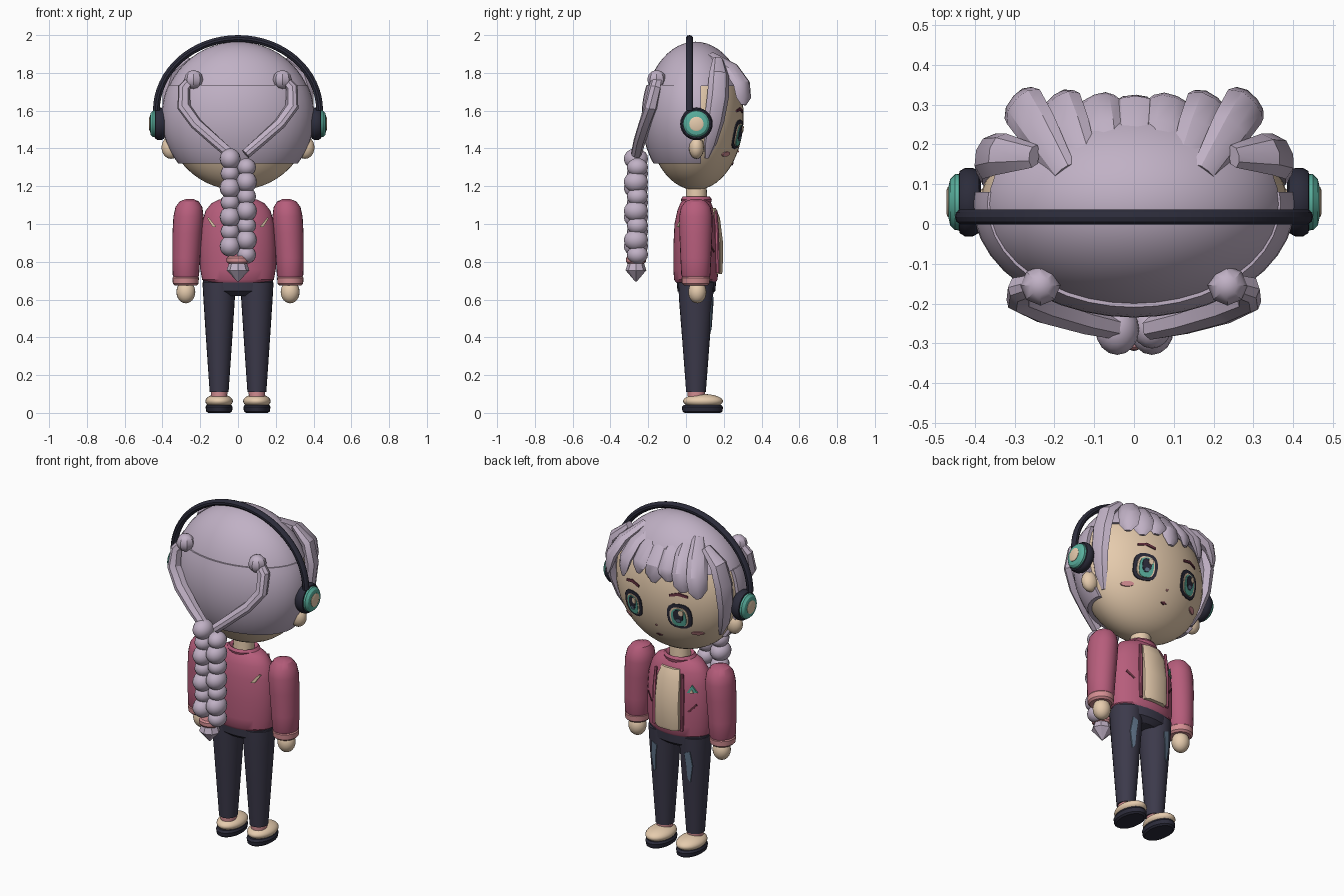
import bpy, bmesh, math
from mathutils import Vector, Matrix

cube = bpy.data.objects.get("Cube")
if cube:
    bpy.data.objects.remove(cube, do_unlink=True)


def material(name, rgb):
    m = bpy.data.materials.new(name)
    m.use_nodes = True
    m.diffuse_color = (*rgb, 1)
    m.node_tree.nodes["Principled BSDF"].inputs["Base Color"].default_value = (*rgb, 1)
    return m


HAIR = material("lavender", (0.53, 0.44, 0.56))
SKIN = material("skin cream", (0.79, 0.60, 0.42))
JACKET = material("rose red", (0.47, 0.11, 0.20))
PINK = material("soft pink", (0.66, 0.27, 0.29))
PANTS = material("dark slate", (0.045, 0.042, 0.07))
BLACK = material("ink navy", (0.025, 0.025, 0.043))
TEAL = material("teal", (0.10, 0.43, 0.34))
DENIM = material("faded blue", (0.12, 0.18, 0.26))
MAROON = material("dark maroon", (0.13, 0.03, 0.05))
PARTS = []
SIDES = ((1, "left_"), (-1, "right_"))


def finish(name, bm, mat):
    bmesh.ops.recalc_face_normals(bm, faces=bm.faces)
    me = bpy.data.meshes.new(name)
    bm.to_mesh(me)
    bm.free()
    me.materials.append(mat)
    ob = bpy.data.objects.new(name, me)
    bpy.context.collection.objects.link(ob)
    PARTS.append(ob)
    return ob


def ball(name, c, r, mat, u=24, v=16, cuts=()):
    """Ellipsoid, optionally trimmed by planes (point, normal of removed side)."""
    bm = bmesh.new()
    bmesh.ops.create_uvsphere(bm, u_segments=u, v_segments=v, radius=1,
                              matrix=Matrix.Translation(c) @ Matrix.Diagonal((*r, 1)))
    for co, no in cuts:
        res = bmesh.ops.bisect_plane(bm, geom=bm.verts[:] + bm.edges[:] + bm.faces[:],
                                     plane_co=co, plane_no=no, clear_outer=True)
        edges = [e for e in res["geom_cut"] if isinstance(e, bmesh.types.BMEdge)]
        bmesh.ops.holes_fill(bm, edges=edges)
    return finish(name, bm, mat)


def bridge(name, rings, mat):
    """Skin a list of equally long point rings and cap the ends."""
    bm = bmesh.new()
    vs = [[bm.verts.new(p) for p in ring] for ring in rings]
    n = len(vs[0])
    for a, b in zip(vs, vs[1:]):
        for i in range(n):
            bm.faces.new((a[i], a[(i + 1) % n], b[(i + 1) % n], b[i]))
    bm.faces.new(vs[0])
    bm.faces.new(vs[-1])
    return finish(name, bm, mat)


def loft(name, profile, mat, n=24):
    """Stack of ellipses: (cx, cy, z, rx, ry)."""
    ang = [2 * math.pi * i / n for i in range(n)]
    return bridge(name, [[(cx + rx * math.cos(a), cy + ry * math.sin(a), z) for a in ang]
                         for cx, cy, z, rx, ry in profile], mat)


def disc_x(name, c, profile, s, mat, n=28):
    """Round part turned about the x axis: (x, radius)."""
    ang = [2 * math.pi * i / n for i in range(n)]
    return bridge(name, [[(s * x, c[0] + r * math.cos(a), c[1] + r * math.sin(a)) for a in ang]
                         for x, r in profile], mat)


HEAD = Vector((0, 0.05, 1.57))


def lock(name, path, mat=HAIR):
    """Faceted hair lock along (point, half width, half thickness)."""
    rings = []
    for i, (p, w, h) in enumerate(path):
        p = Vector(p)
        t = (Vector(path[min(i + 1, len(path) - 1)][0]) - Vector(path[max(i - 1, 0)][0])).normalized()
        out = p - HEAD
        out = (out - t * out.dot(t)).normalized()
        side = t.cross(out)
        rings.append([p + side * (a * w) + out * (b * h) for a, b in
                      ((-1, 0), (-0.55, 0.8), (0.1, 1), (0.65, 0.75), (1, 0), (0.5, -0.8), (-0.5, -0.8))])
    return bridge(name, rings, mat)


def face_y(x, z):
    return HEAD.y + 0.255 * math.sqrt(max(0.02, 1 - (x / 0.385) ** 2 - ((z - HEAD.z) / 0.39) ** 2))


def torso_y(x, z, s=1):
    return 0.052 + s * 0.117 * math.sqrt(max(0.02, 1 - (x / 0.198) ** 2))


def plate(name, pts, surf, lift, mat, d=1):
    """Thin decal that follows a surface; pts are (x, z)."""
    bm = bmesh.new()
    cx, cz = (sum(p[k] for p in pts) / len(pts) for k in (0, 1))
    allp = [(cx, cz)] + list(pts)
    top = [bm.verts.new((x, surf(x, z) + d * lift, z)) for x, z in allp]
    low = [bm.verts.new((x, surf(x, z) + d * (lift - 0.008), z)) for x, z in allp]
    n = len(pts)
    for i in range(1, n + 1):
        j = i % n + 1
        bm.faces.new((top[0], top[i], top[j]))
        bm.faces.new((low[0], low[j], low[i]))
        bm.faces.new((top[i], low[i], low[j], top[j]))
    return finish(name, bm, mat)


def oval(cx, cz, rx, rz, n=16, power=0.75):
    pts = []
    for i in range(n):
        c, s = math.cos(2 * math.pi * i / n), math.sin(2 * math.pi * i / n)
        pts.append((cx + rx * math.copysign(abs(c) ** power, c), cz + rz * math.copysign(abs(s) ** power, s)))
    return pts


# Head and main hair masses
ball("head", HEAD, (0.385, 0.255, 0.39), SKIN, 40, 28)
ball("hair_crown", HEAD, (0.40, 0.275, 0.395), HAIR, 40, 28, [((0, 0, 1.73), (0, 0, -1))])
ball("hair_back", HEAD, (0.405, 0.285, 0.40), HAIR, 40, 28,
     [((0, 0, 1.735), (0, 0, 1)), ((0, 0, 1.32), (0, 0, -1)), ((0, 0.08, 0), (0, 1, 0))])

# Fringe: blunt locks that flare out over the brow
for i in range(-3, 4):
    x = i * 0.09
    low = (1.66, 1.69, 1.65, 1.64)[abs(i)]
    lock(f"fringe_lock_{i + 4}", [((x * 0.65, 0.13, 1.89), 0.035, 0.02), ((x * 0.9, 0.24, 1.82), 0.055, 0.028),
                                  ((x * 1.03, 0.295, 1.74), 0.06, 0.03),
                                  ((x * 1.08, 0.305, low + 0.03), 0.052, 0.02),
                                  ((x * 1.1, 0.305, low - 0.01), 0.018, 0.008)])

for s, side in SIDES:
    # Side locks framing the face
    lock(side + "side_lock", [((s * 0.25, 0.17, 1.87), 0.03, 0.02), ((s * 0.335, 0.175, 1.79), 0.055, 0.035),
                              ((s * 0.365, 0.17, 1.68), 0.06, 0.035), ((s * 0.365, 0.15, 1.55), 0.055, 0.03),
                              ((s * 0.335, 0.125, 1.43), 0.04, 0.025), ((s * 0.305, 0.11, 1.35), 0.012, 0.01)])
    # Swept strands that gather into the braid
    ball(side + "hair_knot", (s * 0.235, -0.155, 1.765), (0.05, 0.05, 0.05), HAIR, 8, 6)
    lock(side + "gathered_strand", [((s * 0.23, -0.15, 1.79), 0.03, 0.02), ((s * 0.285, -0.165, 1.72), 0.036, 0.032),
                                    ((s * 0.285, -0.185, 1.62), 0.034, 0.04), ((s * 0.22, -0.215, 1.53), 0.03, 0.04),
                                    ((s * 0.12, -0.245, 1.44), 0.03, 0.035), ((s * 0.04, -0.262, 1.37), 0.03, 0.03)])
    # Ears
    ball(side + "ear", (s * 0.355, 0.055, 1.405), (0.05, 0.04, 0.06), SKIN, 16, 10)
    # Headphone cups
    c = (0.055, 1.53)
    disc_x(side + "ear_cushion", c, [(0.385, 0.06), (0.39, 0.078), (0.405, 0.086), (0.425, 0.086),
                                     (0.438, 0.078), (0.442, 0.06)], s, BLACK)
    disc_x(side + "cup_shell", c, [(0.42, 0.06), (0.43, 0.072), (0.45, 0.07), (0.462, 0.058), (0.466, 0.04)], s, TEAL)
    disc_x(side + "cup_badge", c, [(0.455, 0.038), (0.468, 0.038), (0.471, 0.03)], s, SKIN)
    # Eyes, brows and cheeks
    ex = s * 0.15
    plate(side + "eye_rim", oval(ex, 1.475, 0.068, 0.077), face_y, 0.005, BLACK)
    plate(side + "eye_white", oval(ex, 1.472, 0.050, 0.060), face_y, 0.008, SKIN)
    plate(side + "iris", oval(ex, 1.468, 0.040, 0.056), face_y, 0.011, TEAL)
    plate(side + "pupil", oval(ex, 1.482, 0.026, 0.036), face_y, 0.014, BLACK)
    plate(side + "eye_glint", oval(ex - 0.018, 1.502, 0.013, 0.017, 8), face_y, 0.017, SKIN)
    plate(side + "iris_shade", oval(ex, 1.452, 0.014, 0.012, 8), face_y, 0.017, DENIM)
    plate(side + "brow", [(s * 0.10, 1.588), (s * 0.15, 1.602), (s * 0.20, 1.592), (s * 0.20, 1.604),
                          (s * 0.15, 1.618), (s * 0.10, 1.602)], face_y, 0.006, MAROON)
    plate(side + "cheek", oval(s * 0.225, 1.37, 0.03, 0.013, 12, 1), face_y, 0.006, PINK)

# Nose and mouth
plate("nose", oval(0, 1.385, 0.006, 0.006, 6, 1), face_y, 0.006, PINK)
plate("mouth", [(-0.02, 1.318), (0, 1.31), (0.02, 1.318), (0, 1.325)], face_y, 0.006, MAROON)

# Headband: round tube on a half ellipse
curve = [(0.432 * math.cos(math.pi * i / 32), 0.382 * math.sin(math.pi * i / 32)) for i in range(33)]
rings = []
for i, (x, z) in enumerate(curve):
    n = Vector((x / 0.432 ** 2, 0, z / 0.382 ** 2)).normalized()
    rings.append([Vector((x, 0.018, 1.6 + z)) + n * (0.018 * math.cos(a)) + Vector((0, 0.02 * math.sin(a), 0))
                  for a in (2 * math.pi * k / 10 for k in range(10))])
bridge("headband", rings, BLACK)

# Braid: two offset columns of plump segments, tie and tuft
for col, (x, top) in enumerate(((-0.042, 1.345), (0.045, 1.30))):
    for k in range(7):
        z = top - k * 0.077
        bulge = 0.008 if (k + col) % 2 else 0
        ball(f"braid_segment_{col + 1}_{k + 1}", (x, -0.265 + bulge, z),
             (0.055 - bulge * 0.6, 0.064 - bulge, 0.056 - bulge), HAIR, 16, 10)
loft("braid_tie", [(0, -0.265, 0.79, 0.05, 0.045), (0, -0.265, 0.8, 0.06, 0.052),
                   (0, -0.265, 0.82, 0.06, 0.052), (0, -0.265, 0.83, 0.05, 0.045)], PINK, 16)
loft("braid_tuft", [(0, -0.265, 0.80, 0.045, 0.04), (0, -0.265, 0.755, 0.06, 0.055),
                    (0, -0.265, 0.695, 0.004, 0.004)], HAIR, 8)

# Neck, jacket and shirt
loft("neck", [(0, 0.055, 1.08, 0.06, 0.058), (0, 0.055, 1.24, 0.055, 0.053)], SKIN)
loft("jacket", [(0, 0.052, z, rx, ry) for z, rx, ry in (
    (0.69, 0.17, 0.105), (0.705, 0.19, 0.115), (0.76, 0.20, 0.119), (0.88, 0.20, 0.119), (1.0, 0.192, 0.113),
    (1.07, 0.172, 0.098), (1.11, 0.14, 0.082), (1.13, 0.10, 0.066))], JACKET, 36)
loft("collar", [(0, 0.055, 1.105, 0.085, 0.076), (0, 0.055, 1.13, 0.092, 0.082),
                (0, 0.055, 1.145, 0.08, 0.072), (0, 0.055, 1.13, 0.06, 0.055)], JACKET)
bridge("shirt_panel", [[(-w, 0.1, z), (w, 0.1, z), (w, y - 0.014, z), (w * 0.6, y, z), (-w * 0.6, y, z),
                        (-w, y - 0.014, z)]
                       for z, w, y in ((0.735, 0.07, 0.19), (0.75, 0.076, 0.194), (0.9, 0.076, 0.196),
                                       (1.03, 0.072, 0.18), (1.085, 0.058, 0.158))], SKIN)
for s, side in SIDES:
    lock(side + "jacket_edge", [((s * 0.086, 0.158, 1.07), 0.008, 0.008), ((s * 0.09, 0.164, 0.95), 0.012, 0.012),
                                ((s * 0.09, 0.168, 0.74), 0.01, 0.01)], JACKET)
    # Slashes on both faces of the jacket
    plate(side + "front_slash", [(s * 0.115, 0.855), (s * 0.125, 0.85), (s * 0.16, 0.89), (s * 0.155, 0.90)],
          torso_y, 0.006, MAROON)
    plate(side + "back_slash", [(s * 0.115, 0.985), (s * 0.135, 0.985), (s * 0.163, 1.03), (s * 0.155, 1.035)],
          lambda x, z: torso_y(x, z, -1), 0.007, SKIN, -1)
plate("jacket_emblem", [(-0.112, 0.965), (-0.16, 0.965), (-0.136, 1.01)], torso_y, 0.004, TEAL)
plate("jacket_emblem_inset", [(-0.127, 0.965), (-0.145, 0.965), (-0.136, 0.985)], torso_y, 0.007, SKIN)

# Arms, legs and feet
loft("hips", [(0, 0.055, 0.62, 0.10, 0.07), (0, 0.055, 0.645, 0.182, 0.1), (0, 0.055, 0.70, 0.185, 0.105)], PANTS, 32)


def leg_y(x, z):
    f = (z - 0.11) / 0.57
    r = 0.05 + 0.038 * f
    return 0.053 + (0.052 + 0.042 * f) * math.sqrt(max(0.05, 1 - ((abs(x) - 0.1) / r) ** 2))


for s, side in SIDES:
    loft(side + "sleeve", [(s * x, 0.052, z, r, r * 1.1) for z, x, r in (
        (0.715, 0.275, 0.064), (0.73, 0.276, 0.07), (0.82, 0.274, 0.074), (0.95, 0.268, 0.079), (1.04, 0.262, 0.08),
        (1.09, 0.26, 0.071), (1.12, 0.258, 0.05), (1.132, 0.256, 0.02))], JACKET)
    loft(side + "cuff", [(s * 0.277, 0.052, z, r, r * 1.08) for z, r in (
        (0.675, 0.058), (0.685, 0.068), (0.715, 0.07), (0.725, 0.062))], PINK)
    ball(side + "hand", (s * 0.276, 0.06, 0.64), (0.05, 0.048, 0.06), SKIN, 20, 12)
    loft(side + "leg", [(s * 0.1, 0.053, z, rx, ry) for z, rx, ry in (
        (0.11, 0.05, 0.052), (0.4, 0.07, 0.074), (0.6, 0.083, 0.09), (0.69, 0.088, 0.094))], PANTS)
    plate(side + "knee_patch", [(s * 0.09, 0.60), (s * 0.125, 0.615), (s * 0.135, 0.53), (s * 0.12, 0.43),
                                (s * 0.105, 0.45), (s * 0.10, 0.53)], leg_y, 0.006, DENIM)
    loft(side + "ankle", [(s * 0.1, 0.055, 0.07, 0.042, 0.045), (s * 0.1, 0.055, 0.122, 0.044, 0.047)], PINK)
    ball(side + "shoe", (s * 0.1, 0.09, 0.062), (0.073, 0.106, 0.038), SKIN)
    loft(side + "sole", [(s * 0.1, 0.087, z, rx, ry) for z, rx, ry in (
        (0, 0.058, 0.095), (0.008, 0.068, 0.106), (0.03, 0.072, 0.109), (0.042, 0.066, 0.1))], BLACK)

# Smooth shading with crisp edges
bpy.ops.object.select_all(action='DESELECT')
for ob in PARTS:
    ob.select_set(True)
bpy.context.view_layer.objects.active = PARTS[0]
bpy.ops.object.shade_smooth_by_angle(angle=math.radians(32))
